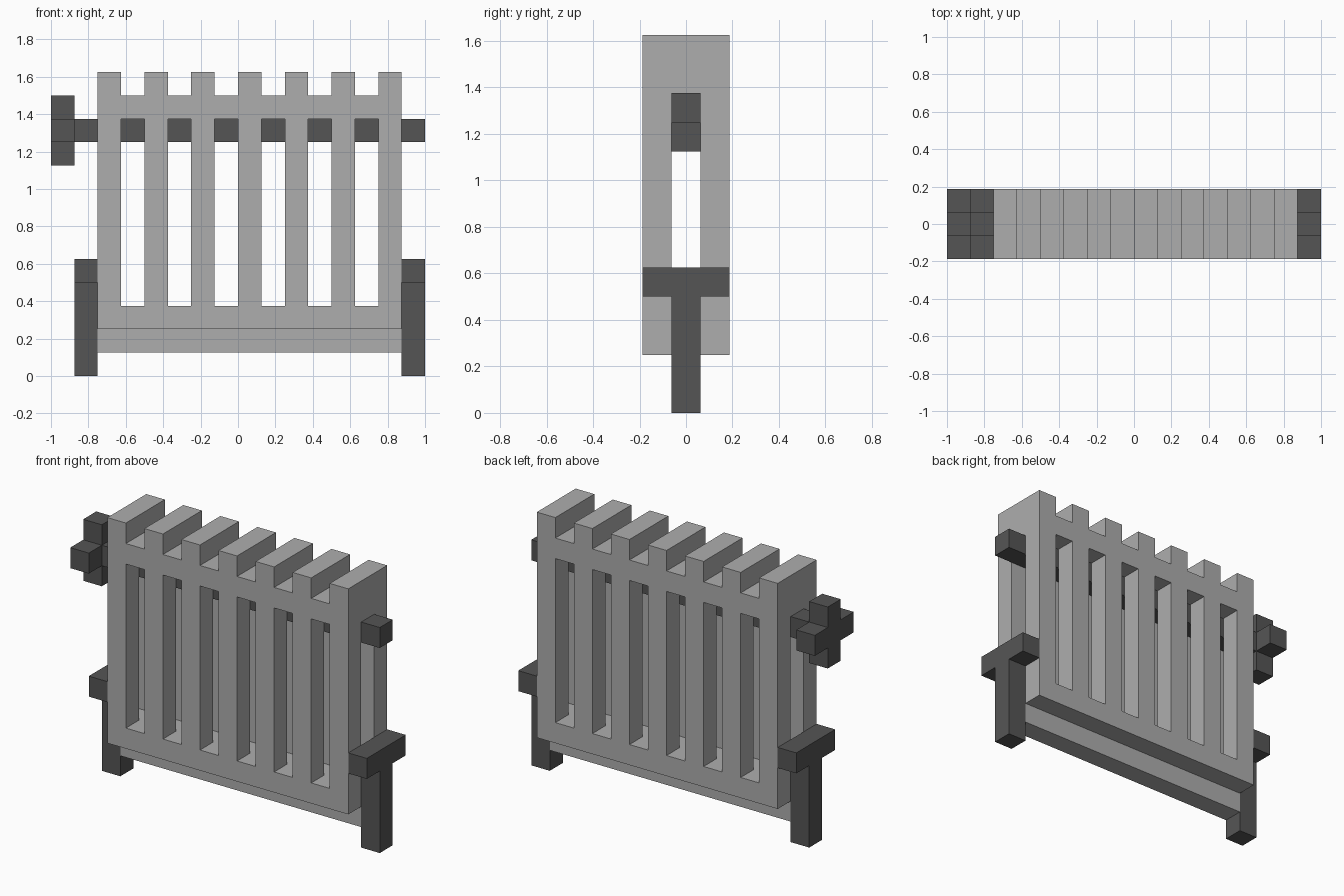
import bpy
import bmesh
from mathutils import Vector

cube = bpy.data.objects.get("Cube")
if cube:
    bpy.data.objects.remove(cube, do_unlink=True)

U = 0.125            # module: every part is a whole number of these
HALF = 1.5 * U       # half the total depth
CORE = 0.5 * U       # half the depth of the middle layer
X0, X1 = -0.75, 0.875   # ends of the fence body


def make_material(name, value):
    mat = bpy.data.materials.new(name)
    mat.use_nodes = True
    col = (value, value, value, 1)
    mat.diffuse_color = col
    bsdf = mat.node_tree.nodes["Principled BSDF"]
    bsdf.inputs["Base Color"].default_value = col
    bsdf.inputs["Roughness"].default_value = 0.8
    return mat


light_grey = make_material("light grey", 0.42)
dark_grey = make_material("dark grey", 0.091)


def prism(name, points, direction, mat):
    """Extrude a closed 3D outline along a direction."""
    mesh = bpy.data.meshes.new(name)
    bm = bmesh.new()
    face = bm.faces.new([bm.verts.new(p) for p in points])
    ext = bmesh.ops.extrude_face_region(bm, geom=[face], use_keep_orig=True)
    verts = [g for g in ext["geom"] if isinstance(g, bmesh.types.BMVert)]
    bmesh.ops.translate(bm, verts=verts, vec=Vector(direction))
    bmesh.ops.recalc_face_normals(bm, faces=bm.faces)
    bm.to_mesh(mesh)
    bm.free()
    mesh.materials.append(mat)
    obj = bpy.data.objects.new(name, mesh)
    bpy.context.collection.objects.link(obj)
    return obj


def box(name, x, y, z, mat):
    pts = [(x[0], y[0], z[0]), (x[1], y[0], z[0]),
           (x[1], y[1], z[0]), (x[0], y[1], z[0])]
    return prism(name, pts, (0, 0, z[1] - z[0]), mat)


def side_prism(name, x, outline, mat):
    """Extrude a (y, z) outline by one module along x."""
    return prism(name, [(x, y, z) for y, z in outline], (U, 0, 0), mat)


# Top rail with its battlement of picket tips, one comb outline
comb = [(X1, 1.375), (X0, 1.375)]
for i in range(7):
    left = X0 + 2 * U * i
    if i:
        comb.append((left, 1.5))
    comb += [(left, 1.625), (left + U, 1.625)]
    if i < 6:
        comb.append((left + U, 1.5))
prism("top_rail", [(x, -HALF, z) for x, z in comb], (0, 2 * HALF, 0), light_grey)

# Front and back pickets with the open channel between them
for i in range(7):
    left = X0 + 2 * U * i
    for side, y in (("front", (-HALF, -CORE)), ("back", (CORE, HALF))):
        box(f"{side}_picket_{i + 1}", (left, left + U), y, (0.375, 1.375), light_grey)

# Stepped base: wide beam over a narrow keel
base = [(-CORE, 0.125), (CORE, 0.125), (CORE, 0.25), (HALF, 0.25),
        (HALF, 0.375), (-HALF, 0.375), (-HALF, 0.25), (-CORE, 0.25)]
prism("base_beam", [(X0, y, z) for y, z in base], (X1 - X0, 0, 0), light_grey)

# T-shaped legs at both ends
tee = [(-CORE, 0), (CORE, 0), (CORE, 0.5), (HALF, 0.5),
       (HALF, 0.625), (-HALF, 0.625), (-HALF, 0.5), (-CORE, 0.5)]
side_prism("right_leg", X0 - U, tee, dark_grey)
side_prism("left_leg", X1, tee, dark_grey)

# Axle through the pickets and the cross-shaped handle on its end
box("axle", (-0.875, 1.0), (-CORE, CORE), (1.25, 1.375), dark_grey)
cross = [(-CORE, 1.125), (CORE, 1.125), (CORE, 1.25), (HALF, 1.25),
         (HALF, 1.375), (CORE, 1.375), (CORE, 1.5), (-CORE, 1.5),
         (-CORE, 1.375), (-HALF, 1.375), (-HALF, 1.25), (-CORE, 1.25)]
side_prism("cross_handle", -1.0, cross, dark_grey)
